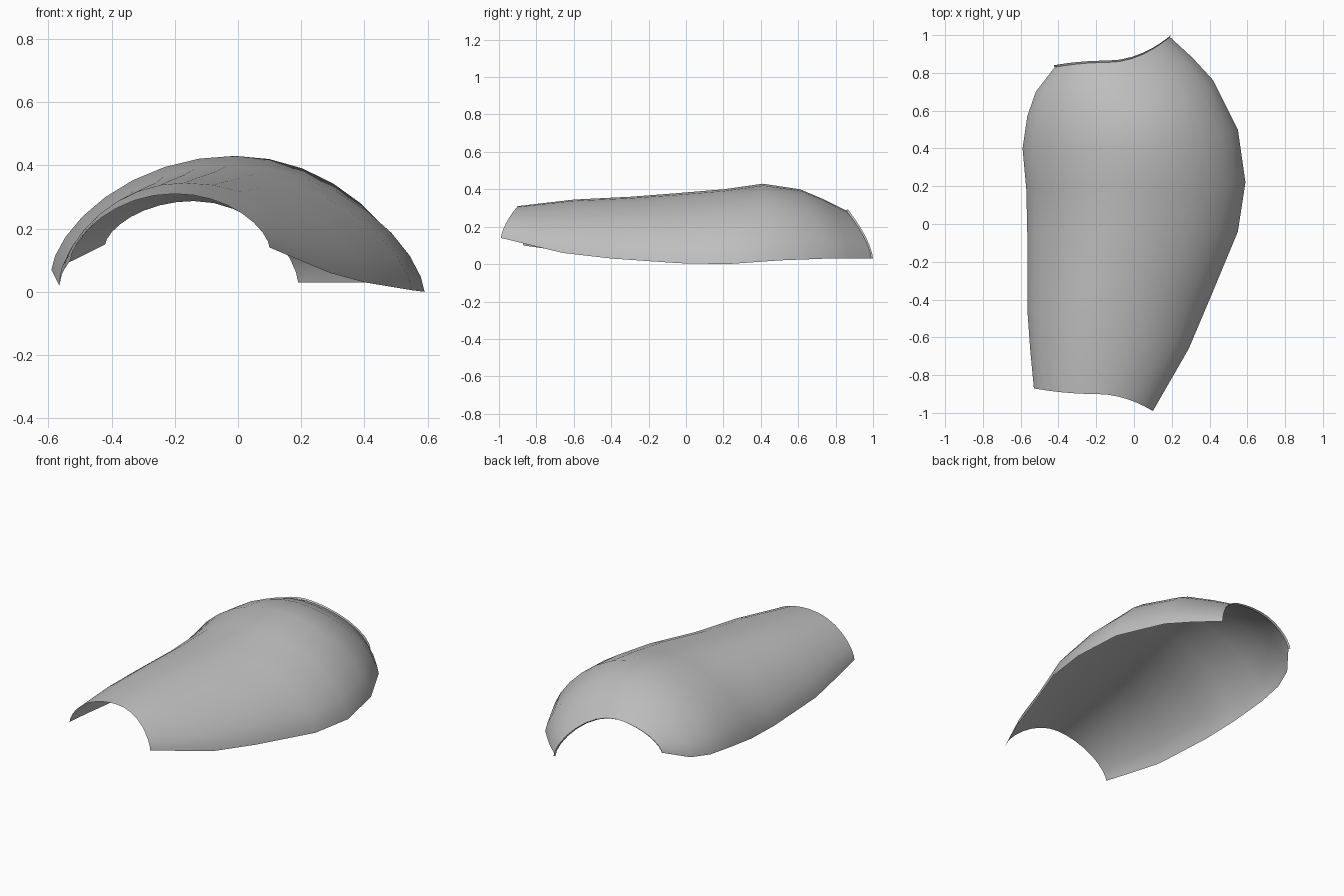
import bpy
import math
from mathutils import Vector

default = bpy.data.objects.get("Cube")
if default:
    bpy.data.objects.remove(default)

# One plain grey for the whole shell
grey = bpy.data.materials.new("plain_grey")
grey.use_nodes = True
colour = (0.52, 0.52, 0.52, 1)
grey.diffuse_color = colour
grey.node_tree.nodes["Principled BSDF"].inputs["Base Color"].default_value = colour

# Arched stations from front to back: right rim, crest, left rim
STATIONS = [
    ((-.53, -.87, .10), (-.2, -.9, .31), (.1, -.99, .14)),
    ((-.55, -.66, .07), (-.17, -.6, .345), (.29, -.66, .06)),
    ((-.565, -.45, .04), (-.13, -.3, .36), (.4, -.4, .03)),
    ((-.565, -.05, .02), (-.07, -.04, .38), (.55, -.04, .005)),
    ((-.57, .18, .03), (-.03, .2, .4), (.59, .22, 0)),
    ((-.59, .4, .07), (-.01, .41, .43), (.55, .5, .02)),
    ((-.565, .57, .08), (-.03, .61, .4), (.42, .76, .03)),
    ((-.52, .7, .1), (-.09, .74, .345), (.31, .88, .03)),
    ((-.42, .83, .15), (-.14, .855, .287), (.19, .99, .03)),
]
HALF = 8          # segments on each side of the crest
FULLNESS = 1.3    # above one makes the arch leaner than an ellipse


def arch(right, crest, left):
    """Points of one cross-section, right rim to left rim."""
    points = []
    for i in range(-HALF, HALF + 1):
        rim = right if i < 0 else left
        angle = abs(i) / HALF * math.pi / 2
        across = math.sin(angle)
        rise = max(math.cos(angle), 0) ** FULLNESS
        points.append(Vector((
            crest[0] + (rim[0] - crest[0]) * across,
            crest[1] + (rim[1] - crest[1]) * across ** 2,
            rim[2] + (crest[2] - rim[2]) * rise)))
    return points


def loft(name, rows):
    """Skin a list of equal rows with smooth quads."""
    n = len(rows[0])
    verts = [p for row in rows for p in row]
    faces = [(r * n + i, r * n + i + 1, (r + 1) * n + i + 1, (r + 1) * n + i)
             for r in range(len(rows) - 1) for i in range(n - 1)]
    mesh = bpy.data.meshes.new(name)
    mesh.from_pydata(verts, [], faces)
    mesh.materials.append(grey)
    for poly in mesh.polygons:
        poly.use_smooth = True
    obj = bpy.data.objects.new(name, mesh)
    bpy.context.collection.objects.link(obj)
    return obj


# Main curved shell
rows = [arch(*station) for station in STATIONS]
loft("curved_shell", rows)

# Narrow lip that flares out along the back opening
back = rows[-1]
centre = (back[0] + back[-1]) / 2
lip = []
for p in back:
    out = Vector((p.x - centre.x, 0, max(p.z - centre.z, 0))).normalized()
    lip.append(p + out * .006 + Vector((0, .01, 0)))
loft("back_lip", [back, lip])
